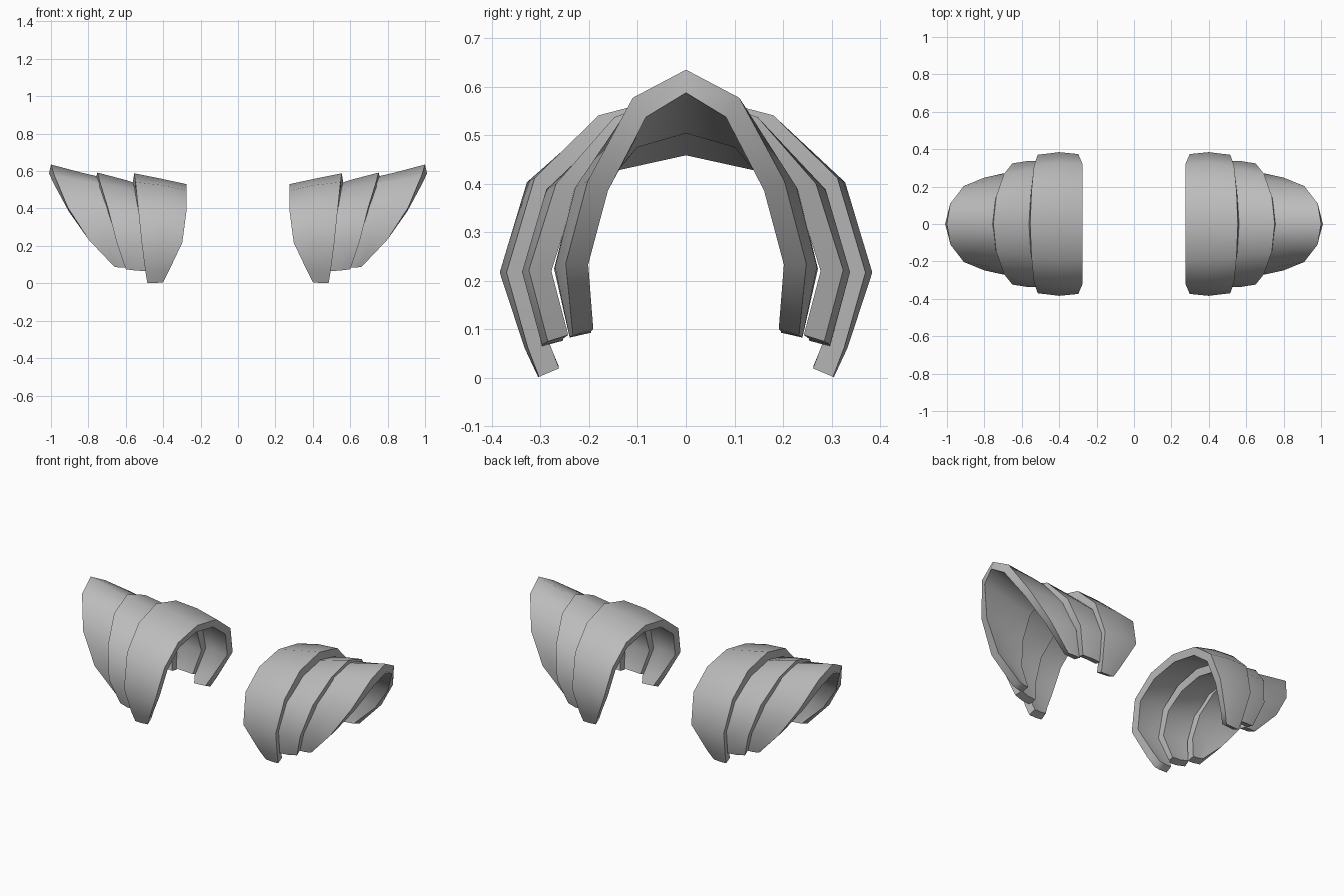
import bpy, bmesh

steel = bpy.data.materials.new("plain_grey")
steel.diffuse_color = (0.5, 0.5, 0.5, 1)


def arched_plate(name, rows, thickness=0.045):
    """Rows run from leg tip to crown; each row goes inner edge -> outer edge."""
    mirrored = [[(x, -y, z) for x, y, z in row] for row in reversed(rows[:-1])]
    bm = bmesh.new()
    grid = [[bm.verts.new(p) for p in row] for row in rows + mirrored]
    for a, b in zip(grid, grid[1:]):
        for i in range(len(a) - 1):
            bm.faces.new((a[i], b[i], b[i + 1], a[i + 1]))
    bm.normal_update()
    # crown faces must point up so the thickness grows inward
    if sum(f.normal.z for f in bm.faces) < 0:
        bmesh.ops.reverse_faces(bm, faces=bm.faces[:])
    mesh = bpy.data.meshes.new(name)
    bm.to_mesh(mesh)
    bm.free()
    mesh.materials.append(steel)
    ob = bpy.data.objects.new(name, mesh)
    bpy.context.collection.objects.link(ob)
    solid = ob.modifiers.new("thickness", 'SOLIDIFY')
    solid.thickness = thickness
    solid.offset = -1
    solid.use_even_offset = True
    ob.modifiers.new("other_shoulder", 'MIRROR').use_axis = (True, False, False)
    # bake modifiers, then smooth with sharp rims
    bpy.ops.object.select_all(action='DESELECT')
    bpy.context.view_layer.objects.active = ob
    ob.select_set(True)
    for m in list(ob.modifiers):
        bpy.ops.object.modifier_apply(modifier=m.name)
    bpy.ops.object.shade_smooth_by_angle(angle=1.08)


# Large plate nearest the neck
arched_plate("inner_shoulder_plate", [
    [(0.40, 0.303, 0.005), (0.44, 0.305, 0.002), (0.485, 0.303, 0.002)],
    [(0.37, 0.328, 0.065), (0.43, 0.333, 0.062), (0.495, 0.326, 0.062)],
    [(0.298, 0.374, 0.217), (0.40, 0.384, 0.217), (0.515, 0.370, 0.217)],
    [(0.275, 0.320, 0.390), (0.40, 0.328, 0.403), (0.535, 0.312, 0.412)],
    [(0.275, 0.186, 0.495), (0.41, 0.190, 0.525), (0.548, 0.180, 0.541)],
    [(0.275, 0.000, 0.530), (0.415, 0.000, 0.560), (0.555, 0.000, 0.588)],
])

# Middle plate, tucked under the inner one
arched_plate("middle_shoulder_plate", [
    [(0.485, 0.297, 0.065), (0.545, 0.297, 0.068), (0.60, 0.285, 0.075)],
    [(0.45, 0.336, 0.217), (0.56, 0.338, 0.218), (0.65, 0.324, 0.222)],
    [(0.445, 0.285, 0.375), (0.58, 0.288, 0.388), (0.695, 0.268, 0.400)],
    [(0.445, 0.160, 0.468), (0.60, 0.162, 0.508), (0.737, 0.148, 0.537)],
    [(0.445, 0.000, 0.503), (0.60, 0.000, 0.552), (0.752, 0.000, 0.592)],
])

# Outer plate, flaring up to a point
arched_plate("outer_shoulder_plate", [
    [(0.585, 0.240, 0.083), (0.62, 0.240, 0.084), (0.66, 0.233, 0.087)],
    [(0.605, 0.272, 0.225), (0.70, 0.270, 0.228), (0.80, 0.248, 0.235)],
    [(0.625, 0.232, 0.385), (0.77, 0.228, 0.393), (0.91, 0.203, 0.405)],
    [(0.645, 0.130, 0.512), (0.82, 0.125, 0.545), (0.982, 0.110, 0.577)],
    [(0.655, 0.000, 0.550), (0.83, 0.000, 0.590), (1.00, 0.000, 0.635)],
])
